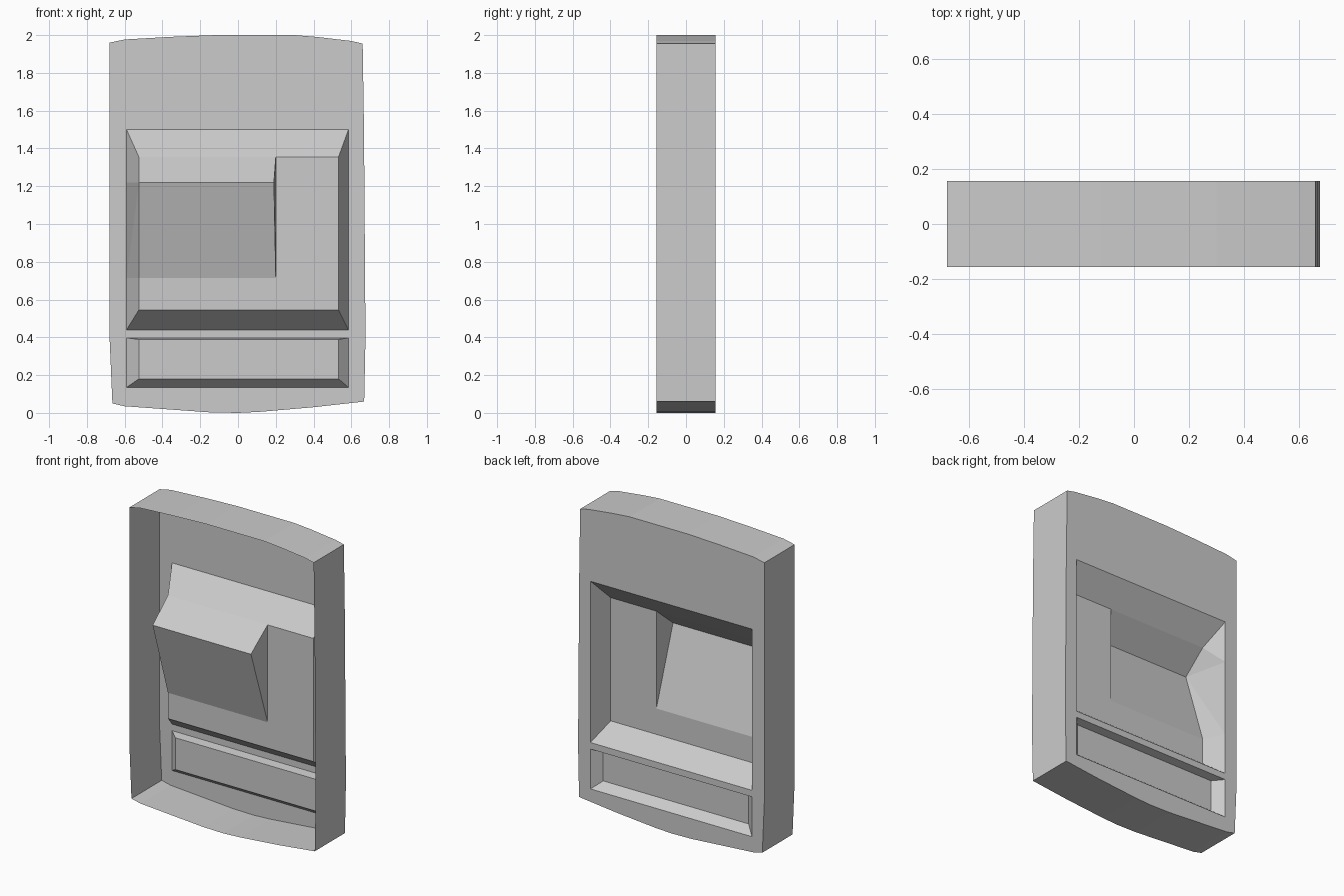
import bpy, bmesh

if "Cube" in bpy.data.objects:
    bpy.data.objects.remove(bpy.data.objects["Cube"])

BACK, FRONT = 0.157, -0.157          # plate plane and open rim
FLOOR, DEEP, SHALLOW = 0.022, -0.137, 0.10
X_OUT, X_IN = (-0.59, 0.585), (-0.525, 0.532)


def finish(name, bm):
    bm.normal_update()
    mesh = bpy.data.meshes.new(name)
    bm.to_mesh(mesh)
    bm.free()
    obj = bpy.data.objects.new(name, mesh)
    bpy.context.collection.objects.link(obj)
    return obj


def loop(bm, points, y):
    """Closed edge loop of (x, z) points at depth y."""
    vs = [bm.verts.new((x, y, z)) for x, z in points]
    es = [bm.edges.new((vs[i], vs[(i + 1) % len(vs)])) for i in range(len(vs))]
    return vs, es


def rect(z0, z1):
    return [(X_OUT[0], z0), (X_OUT[1], z0), (X_OUT[1], z1), (X_OUT[0], z1)]


# Slightly bowed outline, clockwise from top left
outline = [(-.68, 1.96), (-.6, 1.977), (-.35, 1.991), (-.12, 2), (.3, 2),
           (.42, 1.99), (.6, 1.969), (.66, 1.955), (.667, 1.5), (.675, .4),
           (.668, .06), (.4, .03), (.12, .006), (0, 0), (-.15, 0.003),
           (-.6, .035), (-.665, .05), (-.68, .4)]

# Face plate with two openings
bm = bmesh.new()
edges = []
for pts in (outline, rect(.44, 1.5), rect(.135, .397)):
    edges += loop(bm, pts, BACK)[1]
bmesh.ops.triangle_fill(bm, use_beauty=True, edges=edges, normal=(0, 1, 0))
finish("face_plate", bm)

# Outer side wall, open at the front
bm = bmesh.new()
a, b = loop(bm, outline, BACK)[0], loop(bm, outline, FRONT)[0]
for i in range(len(a)):
    j = (i + 1) % len(a)
    bm.faces.new((a[i], b[i], b[j], a[j]))
bmesh.ops.recalc_face_normals(bm, faces=bm.faces)
finish("side_wall", bm)


def add_faces(bm, polys):
    for p in polys:
        bm.faces.new([bm.verts.new(c) for c in p])


def sloped_side(x_out, x_in, profile):
    """Strip from the opening edge to an inner (z, y) profile."""
    out = []
    for (z0, y0), (z1, y1) in zip(profile, profile[1:]):
        p, q = (x_out, BACK, z0), (x_out, BACK, z1)
        r, s = (x_in, y1, z1), (x_in, y0, z0)
        if y0 == BACK:
            out += [(p, q, r), (p, r, s)]
        else:
            out += [(q, r, s), (q, s, p)]
    return out


def strip(x0, x1, profile):
    """Surface across x following a (z, y) profile."""
    return [((x0, y0, z0), (x1, y0, z0), (x1, y1, z1), (x0, y1, z1))
            for (z0, y0), (z1, y1) in zip(profile, profile[1:])]


def recess(name, left, right, inner):
    bm = bmesh.new()
    add_faces(bm, sloped_side(X_OUT[0], X_IN[0], left)
              + sloped_side(X_OUT[1], X_IN[1], right) + inner)
    bmesh.ops.remove_doubles(bm, verts=bm.verts, dist=1e-4)
    bmesh.ops.recalc_face_normals(bm, faces=bm.faces)
    if sum(f.normal.y * f.calc_area() for f in bm.faces) < 0:
        bmesh.ops.reverse_faces(bm, faces=bm.faces)
    finish(name, bm)


# Large recess with a deep wedge pocket at its left
xl, xr, xs, xd = X_IN[0], X_IN[1], 0.2, 0.19
right = [(1.5, BACK), (1.355, FLOOR), (.715, FLOOR), (.545, FLOOR), (.44, BACK)]
left = right[:2] + [(1.22, DEEP)] + right[2:]
A, B = (xs, FLOOR, 1.355), (xs, FLOOR, .715)
C = (xd, DEEP, 1.22)
inner = strip(xl, xs, right[:2]) + strip(xl, xs, right[2:]) + strip(xs, xr, right)
inner += [((xl, FLOOR, 1.355), A, C, (xl, DEEP, 1.22)),
          ((xl, DEEP, 1.22), C, B, (xl, FLOOR, .715)), (A, B, C)]
recess("large_recess", left, right, inner)

# Shallow lower recess
prof = [(.397, BACK), (.389, SHALLOW), (.18, SHALLOW), (.135, BACK)]
recess("lower_recess", prof, prof, strip(xl, xr, prof))
